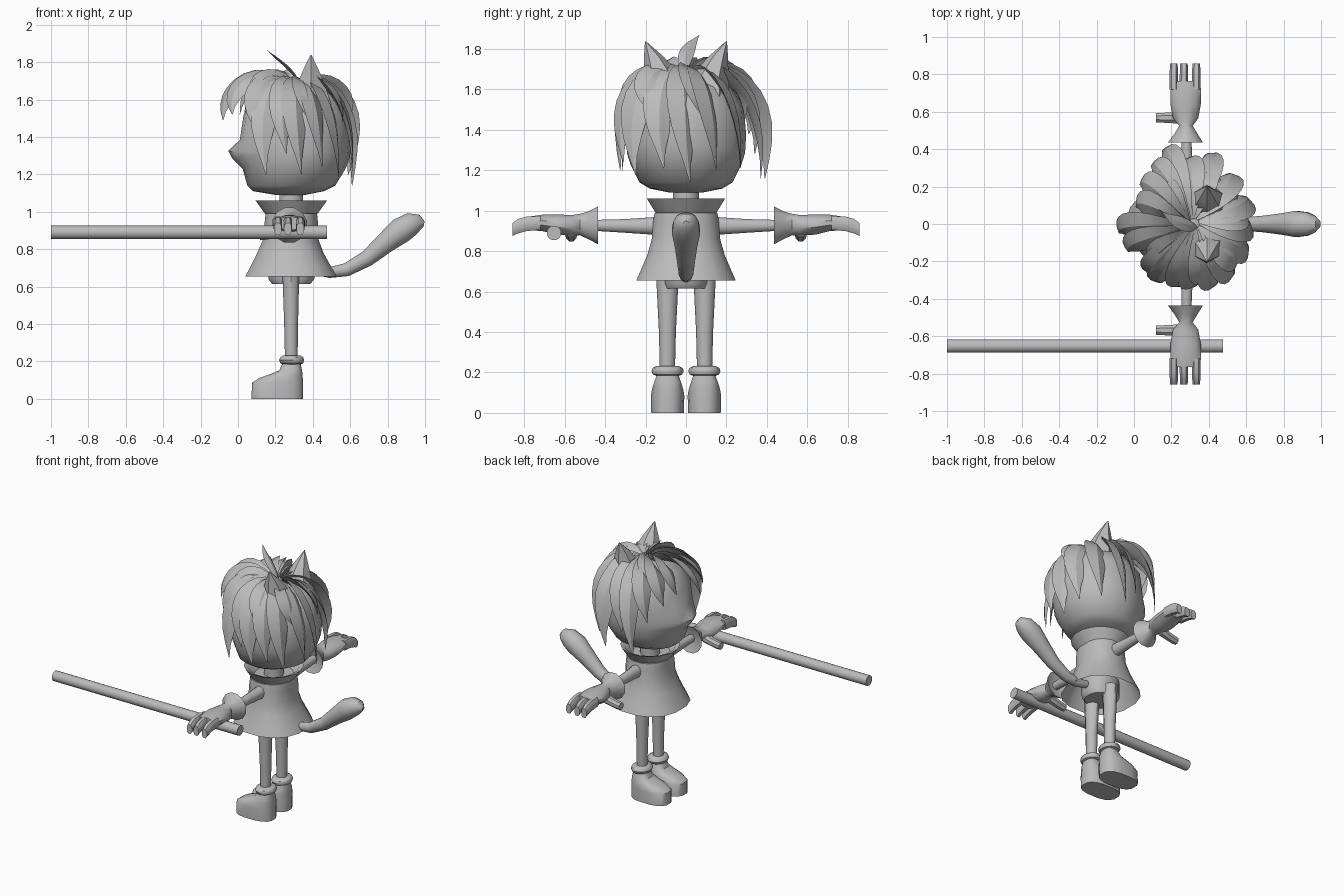
import bpy, bmesh, math
from mathutils import Vector as V

grey = bpy.data.materials.new("plain grey")
grey.diffuse_color = (0.5, 0.5, 0.5, 1)


def loft(name, rings, cap_start=True, cap_end=True, angle=40):
    """Skin a list of equal-length point rings."""
    bm = bmesh.new()
    rows = [[bm.verts.new(p) for p in r] for r in rings]
    n = len(rows[0])
    for a, b in zip(rows, rows[1:]):
        for i in range(n):
            j = (i + 1) % n
            bm.faces.new((a[i], a[j], b[j], b[i]))
    if cap_start:
        bm.faces.new(rows[0][::-1])
    if cap_end:
        bm.faces.new(rows[-1])
    bmesh.ops.recalc_face_normals(bm, faces=bm.faces)
    me = bpy.data.meshes.new(name)
    bm.to_mesh(me)
    bm.free()
    me.materials.append(grey)
    ob = bpy.data.objects.new(name, me)
    bpy.context.collection.objects.link(ob)
    bpy.ops.object.select_all(action='DESELECT')
    ob.select_set(True)
    bpy.context.view_layer.objects.active = ob
    bpy.ops.object.shade_smooth_by_angle(angle=math.radians(angle))
    return ob


def ring(c, u, v, n=12, power=1.0):
    """Ellipse (power 1) or boxier section (power < 1) around c."""
    out = []
    for i in range(n):
        t = 2 * math.pi * (i + 0.5) / n
        k, s = math.cos(t), math.sin(t)
        k = math.copysign(abs(k) ** power, k)
        s = math.copysign(abs(s) ** power, s)
        out.append(V(c) + V(u) * k + V(v) * s)
    return out


def stack(name, rows, y=0, n=16, power=1.0, **kw):
    """Rows of (z, front x, back x, half width in y)."""
    return loft(name, [ring(((a + b) / 2, y, z), ((b - a) / 2, 0, 0), (0, w, 0), n, power)
                       for z, a, b, w in rows], **kw)


def along_y(name, rows, s, n=12, power=1.0):
    """Rows of (y, x, z, half x, half z), mirrored by s."""
    return loft(name, [ring((x, s * y, z), (rx, 0, 0), (0, 0, rz), n, power)
                       for y, x, z, rx, rz in rows])


# Head with a pointed nose on the -x side
head = []
for z, a, b, w, nose in [(1.09, .20, .36, .08, 0), (1.11, .08, .46, .18, 0), (1.14, .05, .52, .23, 0),
                         (1.23, .025, .575, .275, 0), (1.285, .02, .595, .292, .05),
                         (1.325, .018, .60, .295, .07), (1.385, .015, .605, .297, .005),
                         (1.52, .03, .59, .285, 0), (1.61, .10, .54, .22, 0), (1.67, .20, .45, .12, 0)]:
    c, r = (a + b) / 2, (b - a) / 2
    pts = []
    for i in range(20):
        t = 2 * math.pi * i / 20
        k = math.cos(t)
        pts.append(V((c + r * k - nose * max(0, -k) ** 6, w * math.sin(t), z)))
    head.append(pts)
loft("head", head)

# Neck, flared collar, coat and hips
stack("neck", [(.98, .22, .35, .065), (1.12, .22, .35, .065)])
stack("collar", [(.985, .145, .425, .15), (1.06, .09, .48, .197), (1.05, .12, .45, .17), (1.0, .16, .41, .14)])
stack("coat", [(.655, .035, .53, .25), (.70, .06, .505, .23), (.78, .10, .46, .195), (.86, .135, .43, .172),
               (.94, .14, .43, .166), (.99, .145, .425, .158), (1.0, .22, .35, .08)], power=.85, cap_start=False)
stack("hips", [(.615, .18, .39, .10), (.64, .16, .41, .11), (.76, .16, .41, .11)], power=.9)

# Tail: club-shaped, rising to the back
tail = [(.40, .69, .025), (.49, .675, .03), (.58, .69, .037), (.69, .75, .045), (.79, .835, .058),
        (.87, .90, .072), (.93, .935, .064), (.97, .94, .045), (.995, .935, .015)]
rings = []
for i, (x, z, r) in enumerate(tail):
    p, q = tail[max(i - 1, 0)], tail[min(i + 1, len(tail) - 1)]
    d = V((q[0] - p[0], 0, q[1] - p[1])).normalized()
    rings.append(ring((x, 0, z), V((-d.z, 0, d.x)) * r, (0, r, 0)))
loft("tail", rings)

for s, side in ((-1, "right"), (1, "left")):
    # Leg, ankle cuff and shoe
    stack(side + "_leg", [(.19, .25, .32, .037), (.40, .245, .323, .042), (.68, .235, .33, .056)], y=s * .092, n=10)
    stack(side + "_ankle_cuff", [(.183, .24, .335, .055), (.19, .225, .35, .072), (.207, .218, .355, .08),
                                 (.222, .225, .35, .074), (.232, .24, .335, .055)], y=s * .091, n=14)
    stack(side + "_shoe", [(0, .07, .35, .082), (.085, .073, .35, .084), (.11, .11, .348, .08),
                           (.135, .18, .346, .073), (.152, .22, .343, .067), (.195, .24, .335, .052)],
          y=s * .091, n=16, power=.75)
    # Arm and flared glove
    along_y(side + "_arm", [(.13, .285, .925, .042, .047), (.30, .283, .925, .032, .035),
                            (.47, .28, .928, .027, .027)], s)
    along_y(side + "_glove", [(.46, .278, .928, .03, .03), (.435, .275, .928, .097, .097), (.485, .278, .928, .062, .07),
                              (.525, .278, .932, .037, .055), (.565, .276, .928, .07, .052),
                              (.64, .276, .932, .084, .052), (.71, .277, .94, .084, .042),
                              (.765, .277, .938, .08, .036)], s)
    for i, fx in enumerate((.213, .267, .333)):
        along_y(f"{side}_finger_{i}", [(.72, fx, .94, .025, .036), (.79, fx, .935, .024, .038),
                                       (.83, fx, .924, .023, .038), (.858, fx, .908, .021, .034)], s, 8, .75)
    loft(side + "_thumb", [ring((x, s * .568, z), (0, r, 0), (0, 0, r), 8)
                           for x, z, r in ((.25, .905, .036), (.19, .885, .03), (.14, .875, .028), (.117, .873, .026))])
    # Pointed ear
    loft(side + "_ear", [ring((.39, s * y, z), (a, 0, 0), (0, b, 0), 6)
                         for y, z, a, b in ((.115, 1.56, .13, .10), (.12, 1.67, .09, .09),
                                            (.158, 1.76, .047, .05), (.20, 1.838, .003, .003))], angle=30)

# Staff through the right hand
loft("staff", [ring((x, -.653, .89), (0, .036, 0), (0, 0, .036), 16) for x in (-1, .475)])


def lock(name, p, width, out):
    """Leaf-shaped strand along a cubic through control points p."""
    rings, N = [], 10
    for i in range(N + 1):
        t = i / N
        u = 1 - t
        c = p[0] * u ** 3 + p[1] * 3 * u * u * t + p[2] * 3 * u * t * t + p[3] * t ** 3
        d = ((p[1] - p[0]) * u * u + (p[2] - p[1]) * 2 * u * t + (p[3] - p[2]) * t * t).normalized()
        side = d.cross(out).normalized()
        nrm = side.cross(d)
        w = width * (.12 + .88 * max(0, math.sin(math.pi * t)) ** .85) * (1 - t ** 8) + .002
        rings.append([c - side * w, c + nrm * w * .3, c + side * w, c - nrm * w * .15])
    loft(name, rings, angle=30)


# Hair strands swirling out from the crown: tip x, y, z and half width
crown = V((.32, 0, 1.69))
tips = [(-.08, -.05, 1.49, .075), (-.03, -.15, 1.52, .07), (.01, .09, 1.52, .075), (.03, .21, 1.48, .075),
        (.10, -.27, 1.43, .07), (.15, -.315, 1.20, .075), (.26, -.33, 1.31, .07),
        (.34, -.325, 1.20, .075), (.45, -.31, 1.24, .075), (.54, -.25, 1.18, .08),
        (.61, -.11, 1.21, .085), (.61, .02, 1.14, .085), (.59, .15, 1.20, .085),
        (.50, .27, 1.20, .08), (.38, .37, 1.16, .075), (.27, .34, 1.28, .07), (.15, .39, 1.16, .07),
        (.09, .31, 1.38, .07),
        (.13, -.20, 1.60, .07), (.13, .18, 1.60, .07), (.56, -.17, 1.48, .08), (.57, .08, 1.46, .08),
        (.40, -.29, 1.45, .07), (.36, .29, 1.45, .07)]
for i, (x, y, z, w) in enumerate(tips):
    flat = V((x - crown.x, y, 0))
    r, d = flat.length, flat.normalized()
    turn = V((-d.y, d.x, 0))
    front = max(0, -d.x)
    lock(f"hair_strand_{i}", [crown + d * .03,
                              crown + d * r * .7 - turn * .05 + V((0, 0, .035 + .06 * front)),
                              V((crown.x, 0, z + .6 * (1.72 - z))) + d * r * (1.09 - .09 * front) - turn * .05,
                              V((x, y, z))], w, d + turn * .55 + V((0, 0, .6)))

# Upright tuft on the crown
lock("hair_tuft", [V((.34, -.02, 1.66)), V((.30, -.01, 1.76)), V((.22, .0, 1.80)), V((.15, .065, 1.868))],
     .035, V((.6, .2, 1)))
